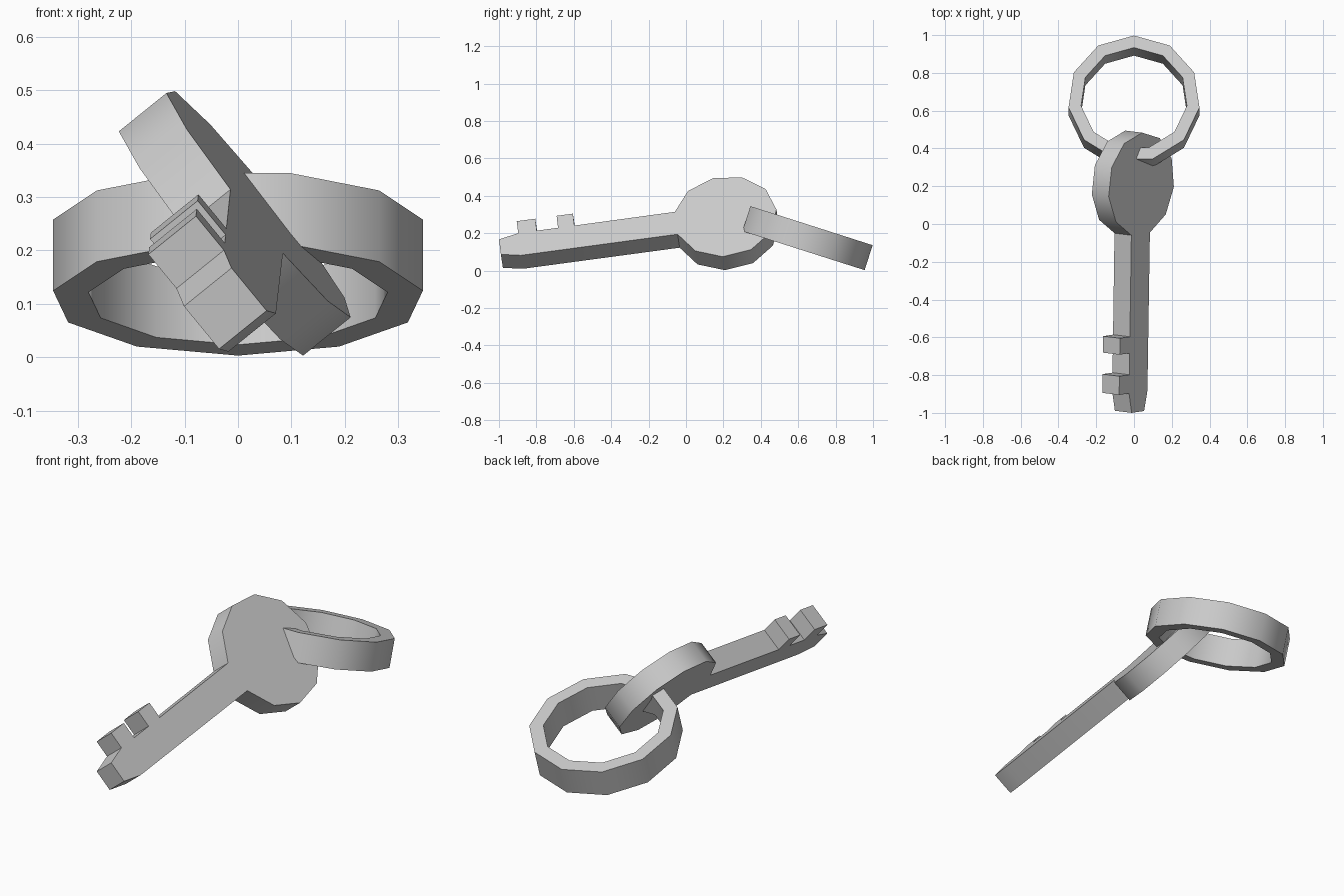
import bpy, bmesh
from math import sin, cos, pi, radians
from mathutils import Vector, Matrix

if "Cube" in bpy.data.objects:
    bpy.data.objects.remove(bpy.data.objects["Cube"])

SIDES = 11  # both the ring and the key bow are 11-sided


def frame(a, b, c, origin):
    """Matrix with columns a, b, c placed at origin."""
    m = Matrix((a, b, c)).transposed().to_4x4()
    m.translation = Vector(origin)
    return m


def finish(name, bm, matrix):
    bm.transform(matrix)
    bmesh.ops.recalc_face_normals(bm, faces=bm.faces)
    mesh = bpy.data.meshes.new(name)
    bm.to_mesh(mesh)
    bm.free()
    ob = bpy.data.objects.new(name, mesh)
    bpy.context.collection.objects.link(ob)
    bpy.ops.object.select_all(action='DESELECT')
    ob.select_set(True)
    bpy.context.view_layer.objects.active = ob
    bpy.ops.object.shade_smooth_by_angle(angle=radians(34))


# Key: round bow, shaft and two teeth in one outline, extruded to thickness
R, half, tooth, thick = 0.276, 0.077, 0.16, 0.115
bow = [(R * cos(2 * pi * i / SIDES), R * sin(2 * pi * i / SIDES)) for i in range(-5, 6)]
outline = bow[:]
for start, end in ((-0.807, -0.895), (-1.01, -1.11)):
    outline += [(start, half), (start, tooth), (end, tooth), (end, half)]
outline += [(-1.216, 0.052), (-1.216, -0.052), (-1.11, -half)]

bm = bmesh.new()
face = bm.faces.new([bm.verts.new((x, y, 0)) for x, y in outline])
new = bmesh.ops.extrude_face_region(bm, geom=[face])['geom']
bmesh.ops.translate(bm, vec=(0, 0, -thick), verts=[v for v in new if isinstance(v, bmesh.types.BMVert)])
if face.is_valid and len(bm.faces) == len(outline) + 1:
    bm.faces.new(face.verts)
length = Vector((0.015, 0.991, 0.134)).normalized()
normal = Vector((0.773, 0, 0.635))
normal = (normal - length * normal.dot(length)).normalized()
width = normal.cross(length)
finish("key", bm, frame(length, width, normal, (0.039, 0.21, 0.29)))

# Key ring: flat band with a rectangular section, tilted down toward the back
bm = bmesh.new()
section = [(0.35, -0.07), (0.35, 0.07), (0.283, 0.07), (0.283, -0.07)]
loops = []
for i in range(SIDES):
    a = pi / 2 + 2 * pi * i / SIDES
    loops.append([bm.verts.new((r * cos(a), r * sin(a), z)) for r, z in section])
for i in range(SIDES):
    p, q = loops[i], loops[(i + 1) % SIDES]
    for j in range(4):
        k = (j + 1) % 4
        bm.faces.new((p[j], q[j], q[k], p[k]))
tilt = radians(-17.7)
finish("key_ring", bm, frame(Vector((1, 0, 0)), Vector((0, cos(tilt), sin(tilt))),
                             Vector((0, -sin(tilt), cos(tilt))), (0, 0.643, 0.176)))
